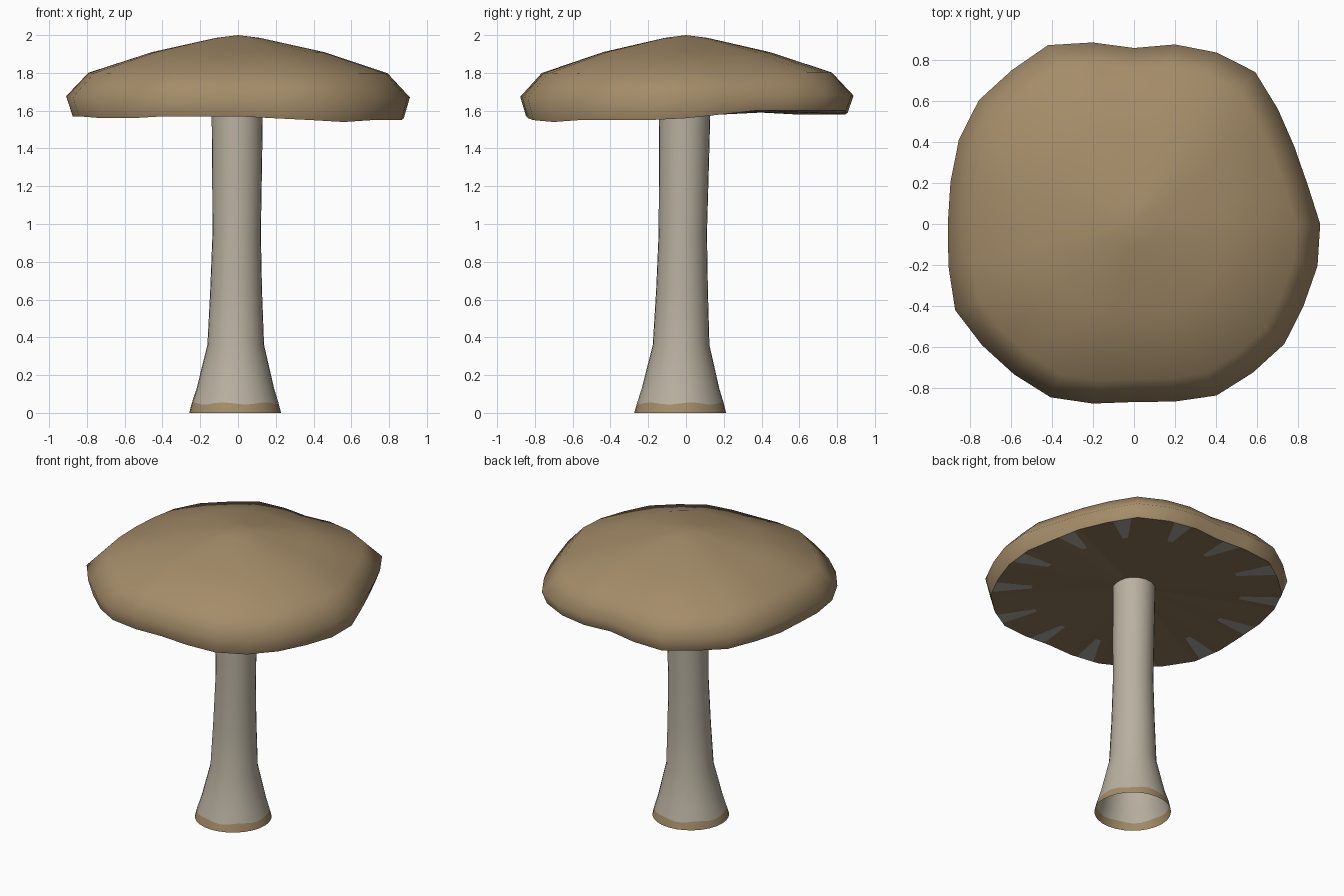
import bpy, bmesh, math
from mathutils import Vector

cube = bpy.data.objects.get("Cube")
if cube:
    bpy.data.objects.remove(cube)

SEGMENTS = 28


def material(name, color):
    mat = bpy.data.materials.new(name)
    mat.use_nodes = True
    mat.diffuse_color = (*color, 1)
    bsdf = next(n for n in mat.node_tree.nodes if n.type == 'BSDF_PRINCIPLED')
    bsdf.inputs["Base Color"].default_value = (*color, 1)
    return mat


def finish(name, bm, mats, smooth=True):
    mesh = bpy.data.meshes.new(name)
    bm.to_mesh(mesh)
    bm.free()
    obj = bpy.data.objects.new(name, mesh)
    bpy.context.collection.objects.link(obj)
    for mat in mats:
        mesh.materials.append(mat)
    for face in mesh.polygons:
        face.use_smooth = smooth
    return obj


def polar(radius, i, z, cx=0, cy=0):
    a = math.tau * i / SEGMENTS
    return Vector((cx + radius * math.cos(a), cy + radius * math.sin(a), z))


def bridge(bm, lower, upper, slot=0):
    for i in range(SEGMENTS):
        j = (i + 1) % SEGMENTS
        bm.faces.new((lower[i], lower[j], upper[j], upper[i])).material_index = slot


brown = material("cap brown", (0.37, 0.262, 0.14))
cream = material("stem cream", (0.485, 0.44, 0.355))
dark = material("underside brown", (0.265, 0.182, 0.1))
grey = material("gill grey", (0.4, 0.38, 0.335))

# Irregular cap outline and wavy lower edge, in hundredths
outline = [91, 87, 87, 90, 95, 93, 90, 86, 91, 97, 96, 97, 95, 92,
           91, 93, 97, 95, 94, 94, 90, 87, 89, 93, 93, 94, 92, 92]
wave = [156, 158, 160, 160, 160, 160, 160, 160, 159, 158, 158, 158, 159, 158,
        158, 157, 157, 156, 156, 157, 157, 157, 156, 155, 154, 155, 155, 155]
rim = [polar(r * 0.965 / 100, i, z / 100) for i, (r, z) in enumerate(zip(outline, wave))]

# Cap: rings from the lower edge up to the peak
bm = bmesh.new()
below = [bm.verts.new(p) for p in rim]
for scale, z, ripple in ((1, 1.675, 0.3), (0.87, 1.8, 0.15),
                         (0.5, 1.91, 0), (0.13, 1.985, 0)):
    ring = [bm.verts.new(polar(scale * r / 100, i, z + ripple * (w / 100 - 1.575)))
            for i, (r, w) in enumerate(zip(outline, wave))]
    bridge(bm, below, ring)
    below = ring
peak = bm.verts.new((0, 0, 2))
for i in range(SEGMENTS):
    bm.faces.new((below[i], below[(i + 1) % SEGMENTS], peak))
finish("cap", bm, [brown])

# Underside: shallow fan, every other segment holding a tapered gill
bm = bmesh.new()
hub = Vector((0, 0, 1.62))


def add_face(points, slot):
    bm.faces.new([bm.verts.new(p) for p in points]).material_index = slot


for i in range(SEGMENTS):
    a, b = rim[i], rim[(i + 1) % SEGMENTS]
    if i % 2 == 0:
        add_face((hub, b, a), 0)
        continue
    p, q = a.lerp(b, 0.2), a.lerp(b, 0.8)
    m, n = a.lerp(b, 0.38).lerp(hub, 0.27), a.lerp(b, 0.62).lerp(hub, 0.27)
    add_face((m, n, q, p), 1)
    for tri in ((a, m, p), (n, b, q), (hub, m, a), (hub, n, m), (hub, b, n)):
        add_face(tri, 0)
bmesh.ops.remove_doubles(bm, verts=bm.verts, dist=0.0001)
finish("underside", bm, [dark, grey], smooth=False)

# Stem: open flared tube with a soil-brown band at the foot
profile = ((0, 0.243, -0.015, -0.031), (0.05, 0.23, -0.015, -0.03),
           (0.13, 0.205, -0.014, -0.029), (0.36, 0.15, -0.012, -0.026),
           (0.65, 0.137, -0.01, -0.021), (0.95, 0.128, -0.007, -0.017),
           (1.3, 0.132, -0.005, -0.011), (1.63, 0.136, -0.004, -0.006))
bm = bmesh.new()
previous = None
for level, (z, r, cx, cy) in enumerate(profile):
    ring = [bm.verts.new(polar(r, i, z + (0.006 * math.sin(i * 1.35) if level == 1 else 0), cx, cy))
            for i in range(SEGMENTS)]
    if previous:
        bridge(bm, previous, ring, 1 if level == 1 else 0)
    previous = ring
finish("stem", bm, [cream, brown])
